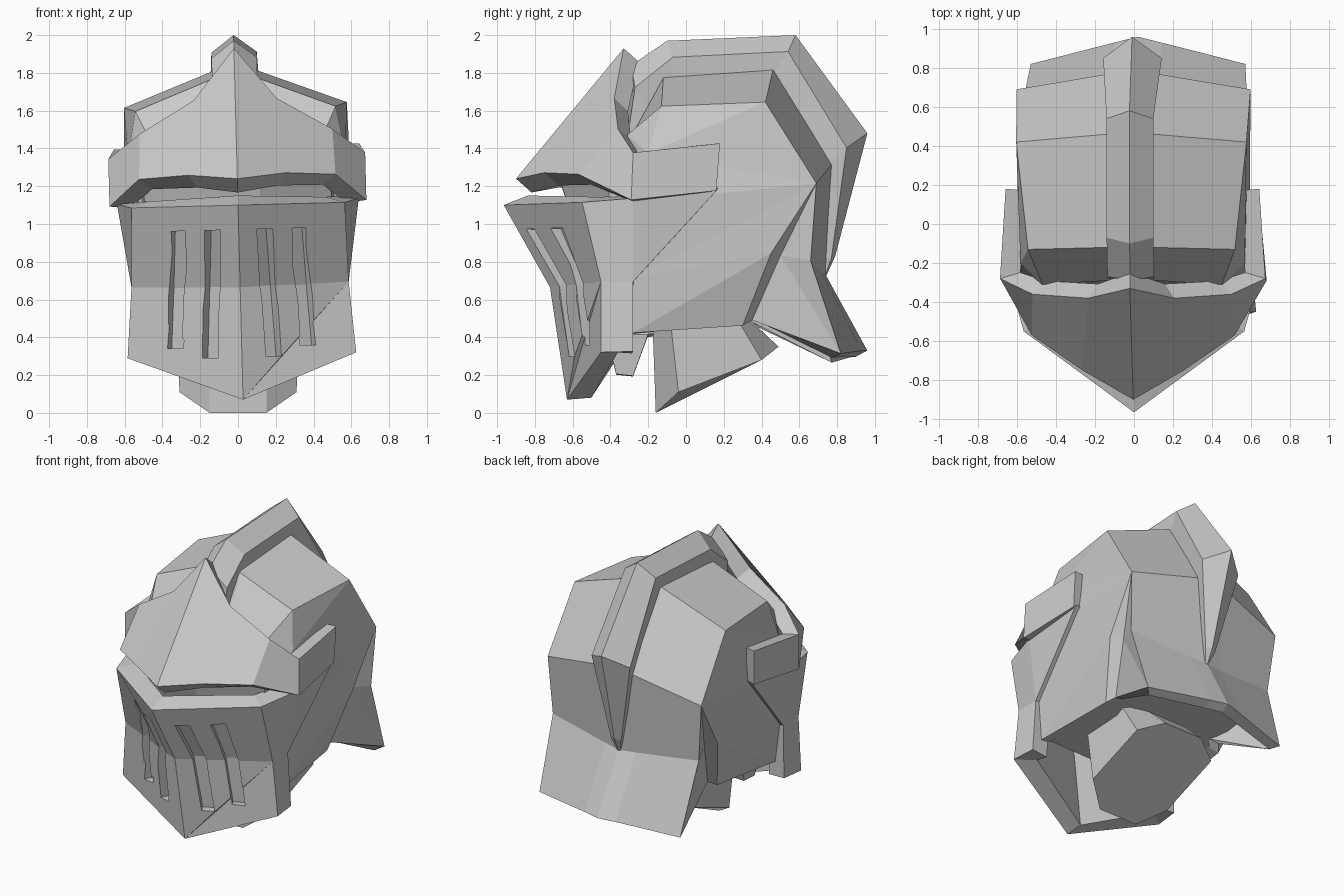
import bpy, bmesh
from mathutils import Vector

if "Cube" in bpy.data.objects:
    bpy.data.objects.remove(bpy.data.objects["Cube"])

steel = bpy.data.materials.new("steel_grey")
steel.diffuse_color = (0.6, 0.6, 0.6, 1)
steel.use_nodes = True
steel.node_tree.nodes["Principled BSDF"].inputs["Base Color"].default_value = steel.diffuse_color
TILT = 0.026  # slight sideways lean of the helmet over the neck


def build(name, pts, faces, centre, mirror=True, thick=0.0, even=False, tilt=TILT):
    """Half shell from points, mirrored in x, facing away from centre, thickened inward."""
    bm = bmesh.new()
    for side in ((1, -1) if mirror else (1,)):
        vs = [bm.verts.new((p[0] * side - tilt * (p[2] - 1.1), p[1], p[2] + tilt * p[0] * side))
              for p in pts]
        for f in faces:
            bm.faces.new([vs[i] for i in f])
    bmesh.ops.remove_doubles(bm, verts=bm.verts, dist=0.0005)
    bmesh.ops.recalc_face_normals(bm, faces=bm.faces)
    c = Vector(centre)
    if sum(f.normal.dot(f.calc_center_median() - c) * f.calc_area() for f in bm.faces) < 0:
        bmesh.ops.reverse_faces(bm, faces=bm.faces)
    me = bpy.data.meshes.new(name)
    bm.to_mesh(me)
    bm.free()
    me.materials.append(steel)
    ob = bpy.data.objects.new(name, me)
    bpy.context.collection.objects.link(ob)
    if thick:
        m = ob.modifiers.new("thickness", 'SOLIDIFY')
        m.thickness, m.offset, m.use_even_offset = thick, -1, even
    return ob


def prism(name, top, bottom, tilt=TILT):
    """Closed solid between two matching outlines."""
    n = len(top)
    faces = [(i, (i + 1) % n, n + (i + 1) % n, n + i) for i in range(n)]
    faces += [tuple(range(n)), tuple(range(n, 2 * n))]
    pts = list(top) + list(bottom)
    c = sum((Vector(p) for p in pts), Vector()) / len(pts)
    return build(name, pts, faces, c, mirror=False, tilt=tilt)


def grid(rows, cols):
    return [(r * cols + c, r * cols + c + 1, (r + 1) * cols + c + 1, (r + 1) * cols + c)
            for r in range(rows - 1) for c in range(cols - 1)]


# Skull: rows run from the forehead over the top to the neck flare
skull = [
    (0, -.29, 1.45), (.12, -.29, 1.46), (.46, -.31, 1.46),
    (0, -.12, 1.79), (.12, -.12, 1.77), (.53, -.13, 1.61),
    (0, .47, 1.84), (.12, .46, 1.81), (.59, .42, 1.63),
    (0, .79, 1.34), (.12, .77, 1.31), (.60, .69, 1.20),
    (0, .74, .73), (.12, .72, .74), (.57, .66, .79),
    (0, .96, .33), (.12, .93, .326), (.55, .82, .30),
    (.575, -.20, 1.36),  # 18 temple
    (.52, -.28, .41),    # 19 cheek bottom
    (.47, .30, .45),     # 20 jaw bottom
    (.57, .45, .83),     # 21 crease
    (.50, .50, .82),     # 22 valley behind the crease
    (.55, -.28, .70),    # 23 cheek
    (.43, .35, .48),     # 24 valley bottom
    (.59, -.27, 1.10),   # 25 temple bottom
    (.48, -.31, 1.10), (.12, -.31, 1.10), (0, -.31, 1.10)]  # 26-28 forehead bottom
skull_faces = grid(6, 3) + [
    (2, 5, 18), (5, 8, 18), (8, 11, 18), (11, 25, 18), (11, 23, 25),
    (11, 21, 23), (21, 20, 19), (21, 19, 23), (11, 22, 21), (21, 22, 24, 20),
    (11, 14, 22), (14, 17, 22), (22, 17, 24),
    (2, 18, 25, 26), (1, 2, 26, 27), (0, 1, 27, 28)]
build("skull", skull, skull_faces, (0, .2, 1.0), thick=0.07)

# Jaw floor: closes the underside between the cheeks and the flare
floor = [(.48, -.28, .43), (.44, .30, .465), (.41, .36, .50), (.42, .62, .55), (.10, .72, .57)]
outline = floor + [(-x, y, z) for x, y, z in reversed(floor)]
prism("jaw_floor", [(x * .93, y * .97, z + .06) for x, y, z in outline], outline)

# Crest: ridge line, side edge and foot along the middle of the skull
crest = [
    (0, -.32, 1.45), (.10, -.31, 1.45), (.09, -.20, 1.45),
    (0, -.29, 1.84), (.12, -.27, 1.72), (.10, -.20, 1.62),
    (0, -.10, 1.97), (.12, -.07, 1.88), (.10, -.08, 1.72),
    (0, .58, 2.00), (.12, .54, 1.91), (.10, .44, 1.75),
    (0, .96, 1.48), (.15, .85, 1.40), (.10, .72, 1.28),
    (0, .79, .83), (.04, .77, .82), (.03, .70, .82),
    (0, .74, .72), (.01, .735, .72), (.01, .70, .72),
]
build("crest", crest, grid(7, 3), (0, .2, 1.2))

# Brow plate: top edge and bottom edge, running back into the side arm
brow = [
    (0, -.33, 1.93), (.22, -.38, 1.66), (.51, -.36, 1.49), (.68, -.28, 1.36), (.65, .18, 1.41),
    (0, -.90, 1.24), (.26, -.75, 1.265), (.52, -.57, 1.25), (.68, -.29, 1.11), (.64, .16, 1.16),
]
build("brow_plate", brow, grid(2, 5), (0, 0, 1.2), thick=0.11)

# Face guard: upper and lower halves of the wedge, cheek strip and pointed side arm
guard = [
    (0, -.965, 1.10), (.565, -.55, 1.10), (.64, -.28, 1.12),
    (0, -.72, .665), (.575, -.45, .68), (.575, -.28, .68),
    (0, -.63, .07), (.605, -.45, .305), (.59, -.28, .31),
    (.63, .17, 1.17),
]
face_guard = build("face_guard", guard, grid(3, 3) + [(2, 9, 5)], (0, 0, .7), thick=0.12, even=True)


def guard_y(x, z):
    """Front surface of the face guard."""
    s = abs(x) / .575
    if z > .67:
        t = (z - .67) / .43
        return (-.72 - .245 * t) * (1 - s) + (-.45 - .10 * t) * s
    low = .07 + .235 * s
    t = (.67 - z) / (.67 - low)
    return (-.72 + .09 * t) * (1 - s) - .45 * s


# Vent slots: bent recesses sunk square to the guard
for label, mid, z_low in (("inner", .145, .295), ("outer", .335, .35)):
    for side in (1, -1):
        pts = []
        for z, shift in ((.97, -.015), (.67, 0), (z_low, .02)):
            xs = (mid + shift - .04, mid + shift + .04)
            for x, d in ((xs[0], -.06), (xs[1], -.06), (xs[1], .055), (xs[0], .055)):
                pts.append(((x - .45 * d) * side, guard_y(x, z) + .85 * d, z))
        faces = [(r + i, r + (i + 1) % 4, r + 4 + (i + 1) % 4, r + 4 + i)
                 for r in (0, 4) for i in range(4)] + [(0, 1, 2, 3), (8, 9, 10, 11)]
        c = sum((Vector(p) for p in pts), Vector()) / 12
        cutter = build("slot_cutter_" + label, pts, faces, c, mirror=False)
        cutter.hide_render = True
        cutter.hide_viewport = True
        cut = face_guard.modifiers.new("slot", 'BOOLEAN')
        cut.operation, cut.object, cut.solver = 'DIFFERENCE', cutter, 'EXACT'

# Inner face: tapered block behind the eye opening
half = [(.53, -.15), (.50, -.42), (.12, -.67), (-.12, -.67), (-.50, -.42), (-.53, -.15)]
prism("inner_face", [(x, y, 1.24 if y < -.5 else 1.20) for x, y in half],
      [(x * .9, y * .7, .60) for x, y in half])

# Chin: small block on one side between the face guard and the neck
prism("chin", [(-.12, -.42, .42), (-.32, -.42, .42), (-.32, -.20, .42), (-.12, -.20, .42)],
      [(-.15, -.37, .21), (-.30, -.37, .21), (-.28, -.28, .20), (-.15, -.28, .20)])

# Neck: eight-sided collar with a slanted underside
low = [(.15, -.16, 0), (.31, -.04, .11), (.31, .40, .28), (.15, .49, .35)]
low = low + [(-x, y, z) for x, y, z in reversed(low)]
top = [(x * 1.05, min(y * .75 - .06, .28), .55) for x, y, z in low]
prism("neck_collar", top, low, tilt=0)
bpy.context.view_layer.update()
